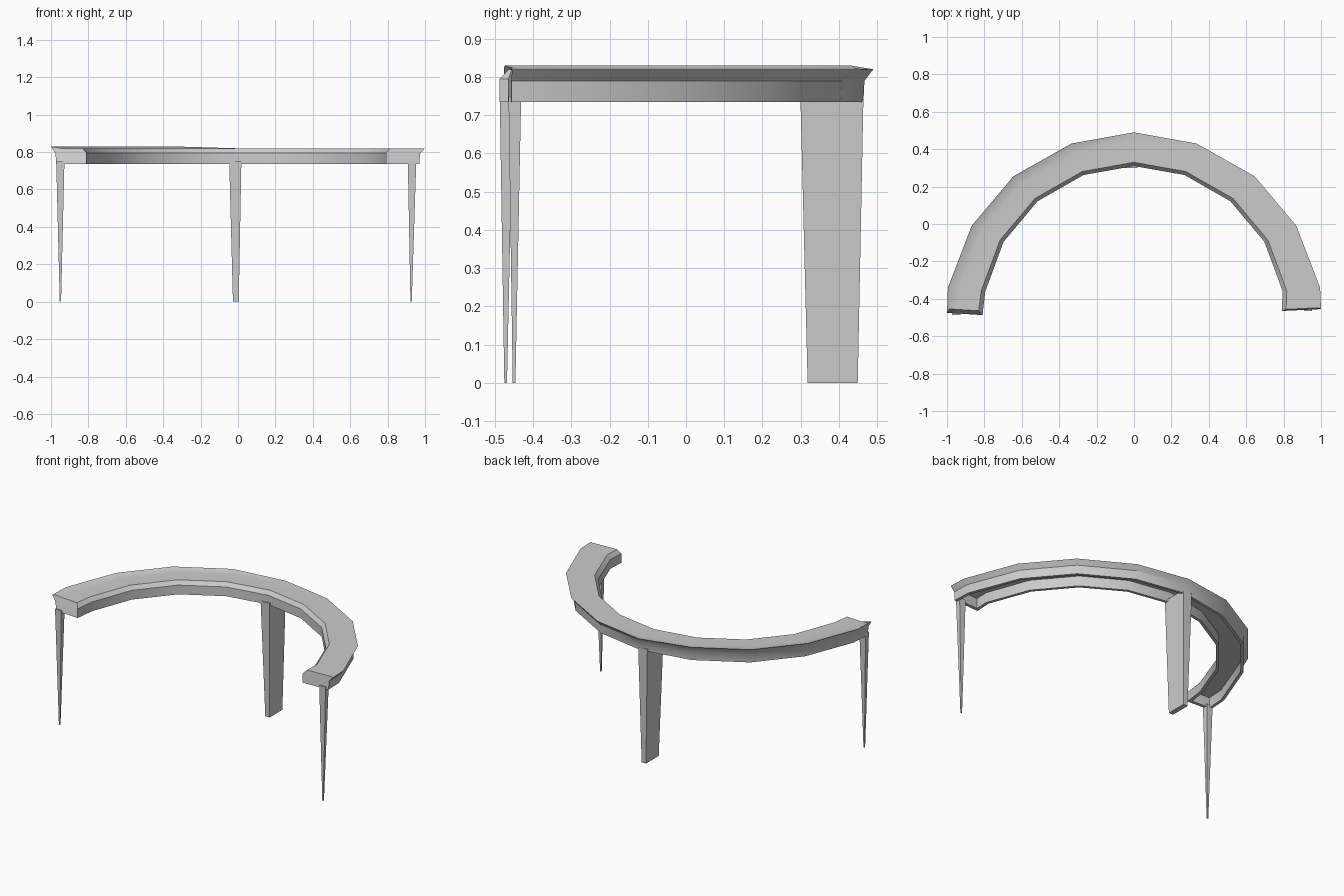
import bpy, bmesh
from mathutils import Vector

if "Cube" in bpy.data.objects:
    bpy.data.objects.remove(bpy.data.objects["Cube"])


def finish(name, bm, angle=None):
    bmesh.ops.recalc_face_normals(bm, faces=bm.faces[:])
    mesh = bpy.data.meshes.new(name)
    bm.to_mesh(mesh)
    bm.free()
    ob = bpy.data.objects.new(name, mesh)
    bpy.context.collection.objects.link(ob)
    if angle:
        bpy.ops.object.select_all(action='DESELECT')
        ob.select_set(True)
        bpy.context.view_layer.objects.active = ob
        bpy.ops.object.shade_smooth_by_angle(angle=angle)
    return ob


# Plan of the arc: inner foot of the apron and outer edge of the lip
half_outer = [(0.335, 0.43), (0.645, 0.255), (0.868, -0.01), (0.995, -0.34)]
half_inner = [(0.27, 0.262), (0.515, 0.122), (0.697, -0.095), (0.795, -0.36)]


def mirrored(half, mid, left_end, right_end):
    left = [(-x, y) for x, y in reversed(half)]
    return [Vector(p) for p in [left_end] + left + [mid] + half + [right_end]]


outer = mirrored(half_outer, (0, 0.49), (-1.0, -0.475), (1.0, -0.455))
inner = mirrored(half_inner, (0, 0.31), (-0.81, -0.487), (0.79, -0.465))

# Section across the arc: (fraction from inner to outer edge, height)
shell = [(0, 0.735), (0, 0.795), (0.11, 0.82), (0.7, 0.82), (0.93, 0.82),
         (1.0, 0.82), (0.87, 0.79), (0.855, 0.735)]
hollow = [(0.76, 0.735), (0.76, 0.80), (0.10, 0.80), (0.10, 0.735)]
section = shell + hollow
m, n = len(shell), len(section)

# Curved top with lip and hollow underside
bm = bmesh.new()
rings = []
last = len(outer) - 1
for i, (a, b) in enumerate(zip(inner, outer)):
    ring = []
    for j, (t, z) in enumerate(section):
        p = a.lerp(b, t)
        if i in (0, last):
            if j >= m:
                p.y += 0.02            # end wall thickness
            elif 2 <= j <= 4:
                p.y += 0.022 if i == 0 else 0.008   # bevelled end
        if j in (4, 5) and a.x < -0.1:
            z += 0.01 if j == 5 else 0.004          # lip lifts on this side
        ring.append(bm.verts.new((p.x, p.y, z)))
    rings.append(ring)
for r, s in zip(rings, rings[1:]):
    for j in range(n):
        k = (j + 1) % n
        bm.faces.new((r[j], r[k], s[k], s[j]))
for r in (rings[0], rings[-1]):
    bm.faces.new(r[:m])
    bm.faces.new(r[m:])
    bm.faces.new((r[0], r[m - 1], r[m], r[n - 1]))
finish("curved_table_top", bm, 0.55)


# Tapered legs: x and y ranges at top and foot
def leg(name, top, foot):
    bm = bmesh.new()
    loops = []
    for (x0, x1, y0, y1), z in ((foot, 0), (top, 0.75)):
        loops.append([bm.verts.new((x, y, z)) for x, y in
                      ((x0, y0), (x1, y0), (x1, y1), (x0, y1))])
    lo, hi = loops
    bm.faces.new(lo)
    bm.faces.new(hi)
    for j in range(4):
        k = (j + 1) % 4
        bm.faces.new((lo[j], lo[k], hi[k], hi[j]))
    finish(name, bm)


leg("left_leg", (-0.972, -0.928, -0.487, -0.452), (-0.953, -0.946, -0.475, -0.468))
leg("right_leg", (0.908, 0.953, -0.464, -0.431), (0.922, 0.929, -0.453, -0.446))
leg("back_leg", (-0.047, 0.018, 0.299, 0.464), (-0.027, 0.004, 0.318, 0.449))
